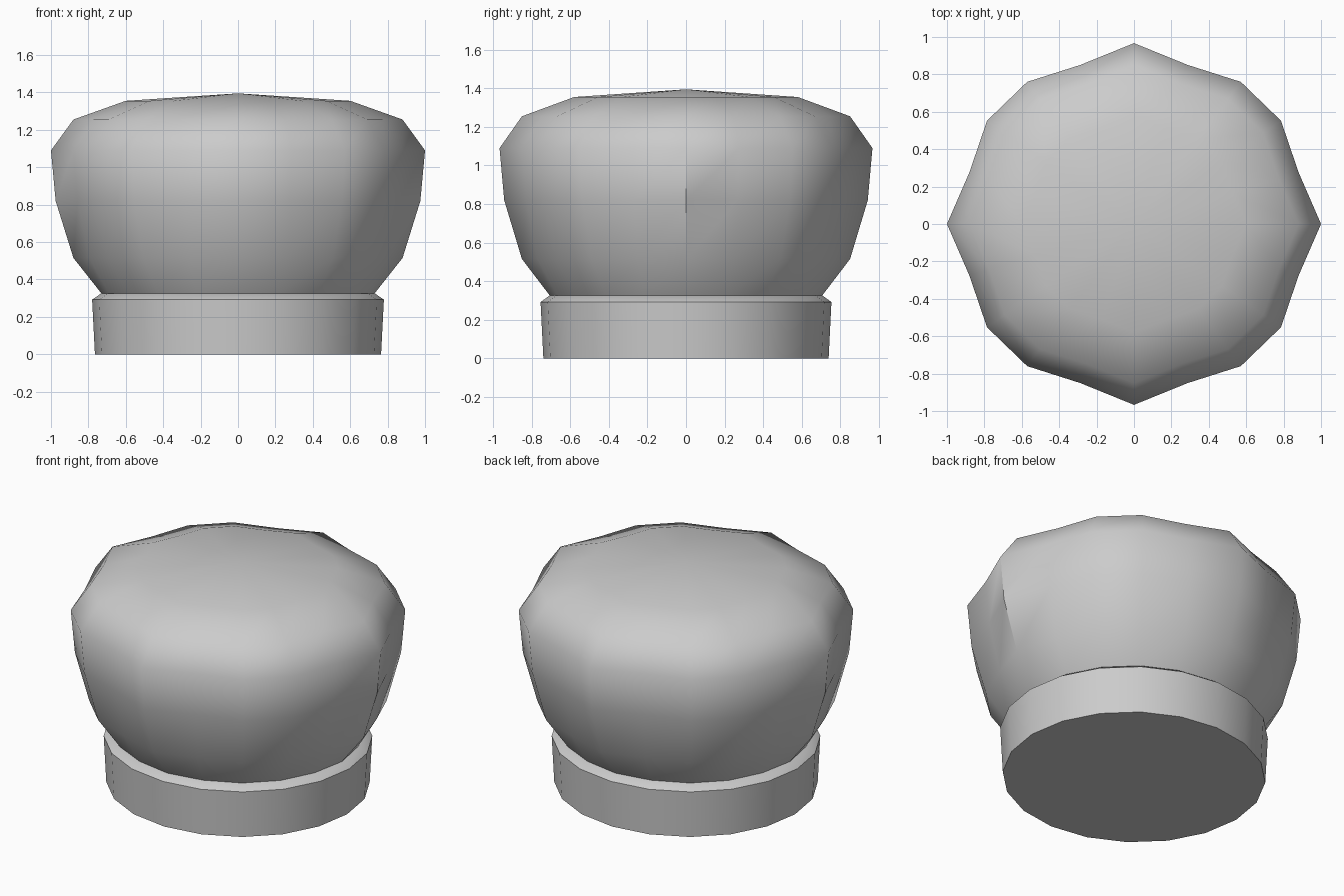
import bpy, math

if "Cube" in bpy.data.objects:
    bpy.data.objects.remove(bpy.data.objects["Cube"])

SIDES = 20
Y_SCALE = 0.967   # slightly oval plan
RIPPLE = 0.0414


def lathe(name, profile, apex_z=None):
    """profile rows: radius on the x axis, height, ripple strength"""
    verts, faces = [], []
    for r, z, k in profile:
        for i in range(SIDES):
            a = 2 * math.pi * i / SIDES
            rr = r * (1 - k * RIPPLE * (1 - math.cos(8 * a)))
            verts.append((rr * math.cos(a), rr * math.sin(a) * Y_SCALE, z))
    for j in range(len(profile) - 1):
        for i in range(SIDES):
            n = (i + 1) % SIDES
            a, b = j * SIDES, (j + 1) * SIDES
            faces.append((a + i, a + n, b + n, b + i))
    # close the bottom, then the top (flat or pointed)
    faces.append(tuple(reversed(range(SIDES))))
    top = (len(profile) - 1) * SIDES
    if apex_z is None:
        faces.append(tuple(range(top, top + SIDES)))
    else:
        verts.append((0, 0, apex_z))
        tip = len(verts) - 1
        faces += [(top + i, top + (i + 1) % SIDES, tip) for i in range(SIDES)]
    mesh = bpy.data.meshes.new(name)
    mesh.from_pydata(verts, [], faces)
    mesh.update()
    ob = bpy.data.objects.new(name, mesh)
    bpy.context.collection.objects.link(ob)
    bpy.ops.object.select_all(action='DESELECT')
    ob.select_set(True)
    bpy.context.view_layer.objects.active = ob
    bpy.ops.object.shade_smooth_by_angle(angle=math.radians(40))
    return ob


# Head band with a bevelled upper rim
lathe("band", [(0.765, 0, 0), (0.78, 0.292, 0), (0.732, 0.325, 0)])

# Puffy pleated crown
lathe("crown", [(0.71, 0.30, 0), (0.73, 0.325, 0.1), (0.88, 0.515, 0.65),
                (0.975, 0.82, 1), (1.0, 1.09, 1), (0.88, 1.255, 1),
                (0.60, 1.355, 1)], apex_z=1.395)
